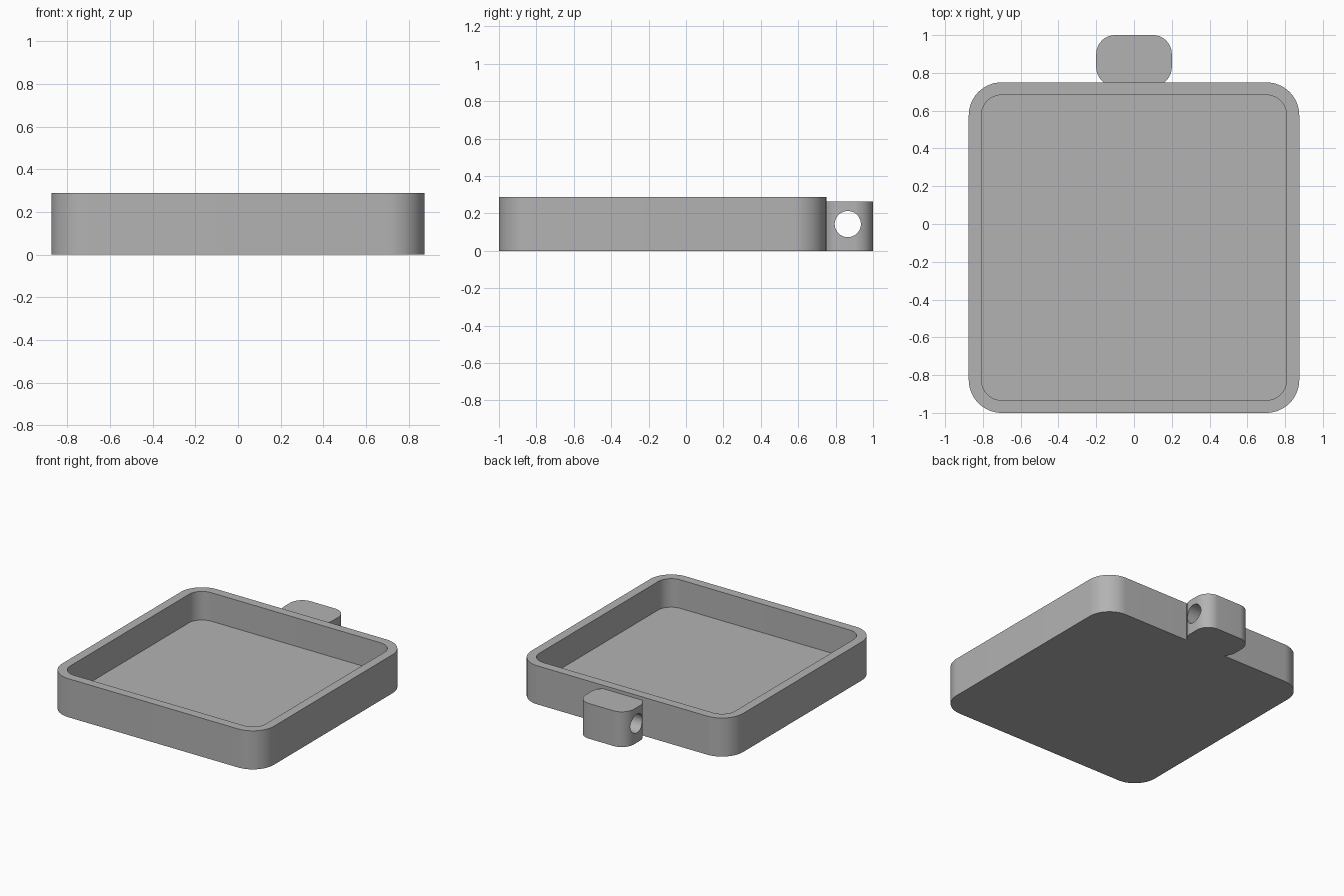
import bpy, bmesh
from math import cos, sin, pi, radians

if "Cube" in bpy.data.objects:
    bpy.data.objects.remove(bpy.data.objects["Cube"])

# Single grey material
GREY = (0.45, 0.45, 0.45, 1)
grey = bpy.data.materials.new("plain grey")
grey.use_nodes = True
grey.diffuse_color = GREY
grey.node_tree.nodes["Principled BSDF"].inputs["Base Color"].default_value = GREY


def outline(hx, hy, r, cy, steps=16):
    """Rounded rectangle, counter-clockwise."""
    pts = []
    for i, (sx, sy) in enumerate([(1, 1), (-1, 1), (-1, -1), (1, -1)]):
        for k in range(steps + 1):
            a = (i + k / steps) * pi / 2
            pts.append((sx * (hx - r) + r * cos(a), cy + sy * (hy - r) + r * sin(a)))
    return pts


def loft(name, rings):
    """Join stacked outlines (points, z) with walls and cap both ends."""
    bm = bmesh.new()
    loops = [[bm.verts.new((x, y, z)) for x, y in pts] for pts, z in rings]
    for a, b in zip(loops, loops[1:]):
        n = len(a)
        for i in range(n):
            j = (i + 1) % n
            bm.faces.new((a[i], a[j], b[j], b[i]))
    bm.faces.new(loops[0][::-1])
    bm.faces.new(loops[-1])
    mesh = bpy.data.meshes.new(name)
    bm.to_mesh(mesh)
    bm.free()
    mesh.materials.append(grey)
    ob = bpy.data.objects.new(name, mesh)
    bpy.context.collection.objects.link(ob)
    return ob


def activate(ob):
    bpy.ops.object.select_all(action="DESELECT")
    ob.select_set(True)
    bpy.context.view_layer.objects.active = ob


# Open tray: outer wall, rim, inner wall, floor
wall, half, mid_y, radius = 0.067, 0.875, -0.125, 0.175
outer = outline(half, half, radius, mid_y)
inner = outline(half - wall, half - wall, radius - wall, mid_y)
tray = loft("tray", [(outer, 0), (outer, 0.288), (inner, 0.288), (inner, 0.075)])

# Hanging lug behind the tray, overlapping its back wall
lug_y = 0.865
lug_outline = outline(0.2, 0.135, 0.1, lug_y)
lug = loft("hanging_lug", [(lug_outline, 0), (lug_outline, 0.263)])

# Cord hole drilled sideways through the lug
bpy.ops.mesh.primitive_cylinder_add(vertices=48, radius=0.07, depth=1,
                                    location=(0, lug_y, 0.143), rotation=(0, pi / 2, 0))
cutter = bpy.context.object
cutter.name = "hole_cutter"
cutter.hide_render = True
cutter.data.materials.append(grey)
activate(lug)
drill = lug.modifiers.new("cord hole", "BOOLEAN")
drill.operation = "DIFFERENCE"
drill.solver = "EXACT"
drill.object = cutter
bpy.ops.object.modifier_apply(modifier=drill.name)
bpy.data.objects.remove(cutter)

# Smooth rounded corners, sharp rims
for ob in (tray, lug):
    activate(ob)
    bpy.ops.object.shade_smooth_by_angle(angle=radians(30))
